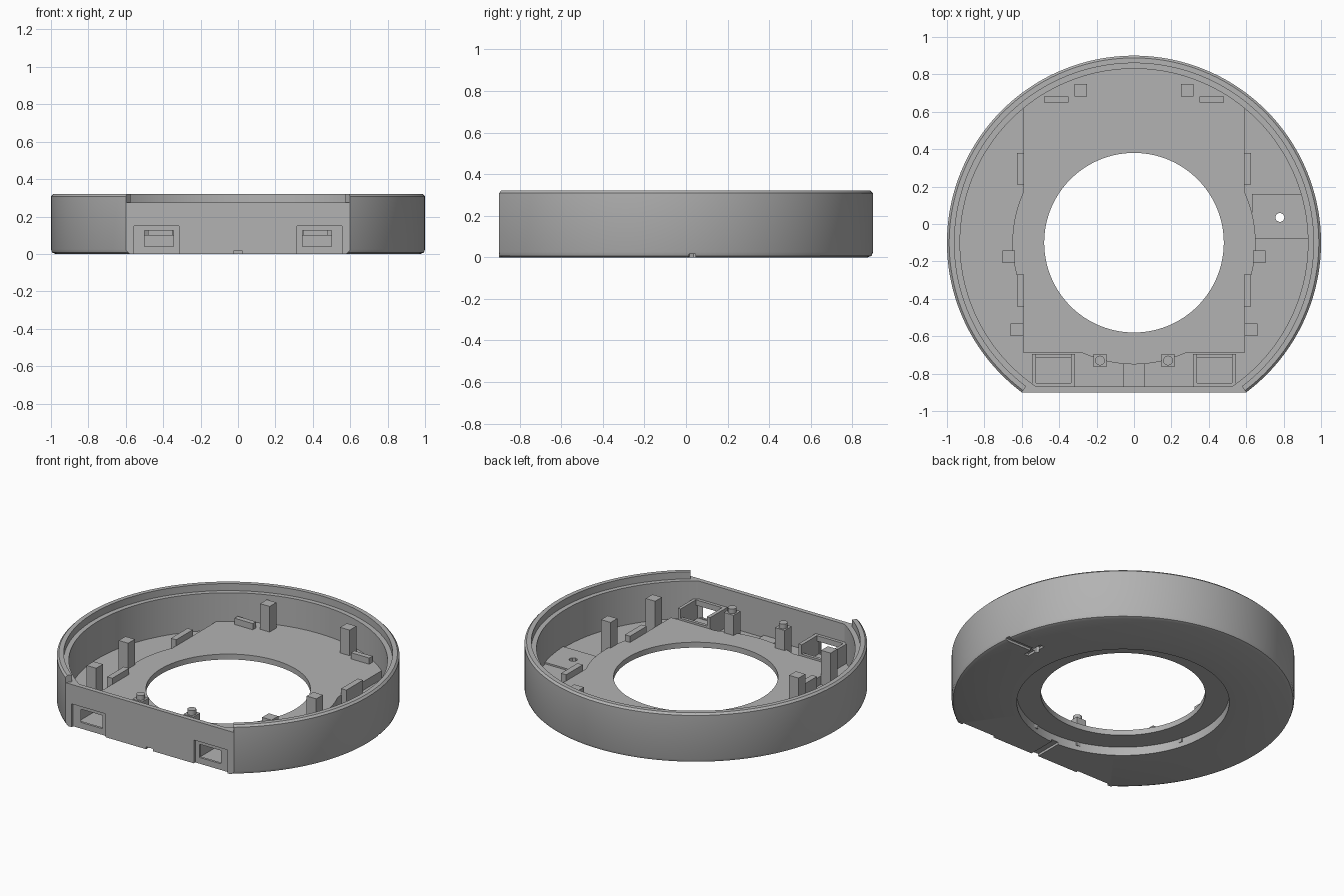
import bpy, bmesh
from math import sin, cos, pi, radians

if "Cube" in bpy.data.objects:
    bpy.data.objects.remove(bpy.data.objects["Cube"])

CY = -0.1      # centre of the round body in y
FLOOR = 0.035  # top of the outer floor
DECK = 0.09    # top of the raised deck

grey = bpy.data.materials.new("grey_plastic")
grey.use_nodes = True
grey.diffuse_color = (0.45, 0.45, 0.45, 1)
grey.node_tree.nodes["Principled BSDF"].inputs["Base Color"].default_value = (0.45, 0.45, 0.45, 1)


def finish(name, bm):
    bmesh.ops.recalc_face_normals(bm, faces=bm.faces)
    mesh = bpy.data.meshes.new(name)
    bm.to_mesh(mesh)
    bm.free()
    mesh.materials.append(grey)
    obj = bpy.data.objects.new(name, mesh)
    bpy.context.collection.objects.link(obj)
    return obj


def lathe(name, rings, count=360):
    """Closed ring section turned about the body centre; a radius may depend on angle."""
    bm = bmesh.new()
    loops = []
    for radius, z in rings:
        loop = []
        for i in range(count):
            a = 2 * pi * i / count
            r = radius(a) if callable(radius) else radius
            loop.append(bm.verts.new((r * cos(a), CY + r * sin(a), z)))
        loops.append(loop)
    for k, low in enumerate(loops):
        high = loops[(k + 1) % len(loops)]
        for i in range(count):
            j = (i + 1) % count
            bm.faces.new((low[i], low[j], high[j], high[i]))
    return finish(name, bm)


def prism(name, points, depth):
    """Polygon of 3D points extruded along a depth vector."""
    bm = bmesh.new()
    face = bm.faces.new([bm.verts.new(p) for p in points])
    out = bmesh.ops.extrude_face_region(bm, geom=[face])
    moved = [v for v in out["geom"] if isinstance(v, bmesh.types.BMVert)]
    bmesh.ops.translate(bm, verts=moved, vec=depth)
    return finish(name, bm)


def box(name, x0, x1, y0, y1, z0, z1):
    return prism(name, [(x0, y0, z0), (x1, y0, z0), (x1, y1, z0), (x0, y1, z0)], (0, 0, z1 - z0))


def cylinder(name, x, y, r, z0, z1, sides=24):
    pts = [(x + r * cos(2 * pi * i / sides), y + r * sin(2 * pi * i / sides), z0) for i in range(sides)]
    return prism(name, pts, (0, 0, z1 - z0))


def cut(obj, cutters):
    for c in cutters:
        c.hide_render = True
        mod = obj.modifiers.new("cut", 'BOOLEAN')
        mod.operation = 'DIFFERENCE'
        mod.solver = 'EXACT'
        mod.object = c
        bpy.context.view_layer.objects.active = obj
        bpy.ops.object.modifier_apply(modifier=mod.name)


def smooth(obj):
    bpy.ops.object.select_all(action='DESELECT')
    obj.select_set(True)
    bpy.context.view_layer.objects.active = obj
    bpy.ops.object.shade_smooth_by_angle(angle=radians(25))


def deck_radius(a):
    """Square sides and front, a round bulge, and the back running into the wall."""
    r = 0.94
    if abs(cos(a)) > 0.01:
        r = min(r, 0.59 / abs(cos(a)))
    if sin(a) < -0.01:
        r = min(r, 0.59 / -sin(a))
    return max(r, 0.65)


# Round shell: floor, wall and stepped rim
shell = lathe("shell", [(0.62, 0), (0.975, 0), (0.993, 0.007), (1, 0.025), (1, 0.308), (0.988, 0.32),
                        (0.96, 0.32), (0.96, 0.275), (0.93, 0.275), (0.93, FLOOR), (0.62, FLOOR)])

# Raised deck with the central hole and the recess beneath
deck = lathe("deck", [(deck_radius, 0.03), (deck_radius, DECK), (0.48, DECK),
                      (0.48, 0.055), (0.62, 0.055), (0.62, 0.03)])

# Flat front wall
front_wall = prism("front_wall", [(-0.58, -0.9, 0), (0.58, -0.9, 0), (0.6, -0.9, 0.02), (0.6, -0.9, 0.275),
                                  (-0.6, -0.9, 0.275), (-0.6, -0.9, 0.02)], (0, 0.03, 0))

# Pad around the cable hole
cable_pad = box("cable_pad", 0.63, 0.935, -0.08, 0.16, 0.03, 0.045)

# Cutters
front_cut = box("front_cutter", -1.2, 1.2, -1.3, -0.9, -0.1, 0.5)
rim_cut = prism("rim_cutter", [(0, CY, 0.275), (-1.2, CY - 1.6, 0.275), (1.2, CY - 1.6, 0.275)], (0, 0, 0.2))
front_slot = box("front_slot_cutter", -0.025, 0.025, -1, -0.6, -0.1, 0.015)
side_slot = box("side_slot_cutter", 0.77, 1.1, 0.015, 0.045, -0.1, 0.015)
cross_slot = box("cross_slot_cutter", 0.77, 0.8, -0.04, 0.1, -0.1, 0.015)
cable_hole = cylinder("cable_hole_cutter", 0.78, 0.035, 0.025, -0.1, 0.2, 8)
notches, windows = [], []
for s, side in ((-1, "right"), (1, "left")):
    xs = sorted((s * 0.315, s * 0.555))
    notches.append(box(side + "_notch_cutter", *xs, -1, -0.885, -0.1, 0.15))
    xs = sorted((s * 0.345, s * 0.525))
    windows.append(box(side + "_window_cutter", *xs, -1, -0.8, 0.04, 0.125))

cut(shell, [front_cut, rim_cut, front_slot, side_slot, cross_slot, cable_hole] + notches)
cut(front_wall, [front_slot] + notches + windows)
cut(cable_pad, [cable_hole])
for c in [front_cut, rim_cut, front_slot, side_slot, cross_slot, cable_hole] + notches + windows:
    bpy.data.objects.remove(c)
smooth(shell)
smooth(deck)

# Ridge over the front cable slot
box("cable_ridge", -0.055, 0.055, -0.88, -0.73, 0.03, 0.05)

# Mirrored interior fittings
for s, side in ((-1, "right"), (1, "left")):
    def pair(name, x0, x1, *rest):
        return box(side + "_" + name, *sorted((s * x0, s * x1)), *rest)

    # Tall square support posts
    for name, x, y in (("back_post", 0.285, 0.715), ("middle_post", 0.67, -0.175), ("front_post", 0.625, -0.565)):
        pair(name, x - 0.034, x + 0.034, y - 0.034, y + 0.034, 0.03, 0.255)

    # Low locating tabs
    pair("back_tab", 0.35, 0.48, 0.65, 0.683, 0.08, 0.13)
    pair("rear_side_tab", 0.588, 0.625, 0.21, 0.38, 0.03, 0.13)
    pair("front_side_tab", 0.588, 0.625, -0.44, -0.27, 0.03, 0.13)

    # Pin posts
    pair("pin_post", 0.147, 0.217, -0.765, -0.695, 0.03, 0.22)
    pin = cylinder(side + "_pin", s * 0.182, -0.73, 0.026, 0.21, 0.25)
    smooth(pin)

    # Connector bay behind the window
    pair("bay_inner_wall", 0.315, 0.338, -0.88, -0.695, 0.03, 0.16)
    pair("bay_outer_wall", 0.525, 0.545, -0.88, -0.695, 0.03, 0.16)
    pair("bay_back_bar", 0.338, 0.525, -0.715, -0.695, 0.03, 0.1)
    pair("bay_front_bar", 0.338, 0.525, -0.88, -0.85, 0.125, 0.16)
